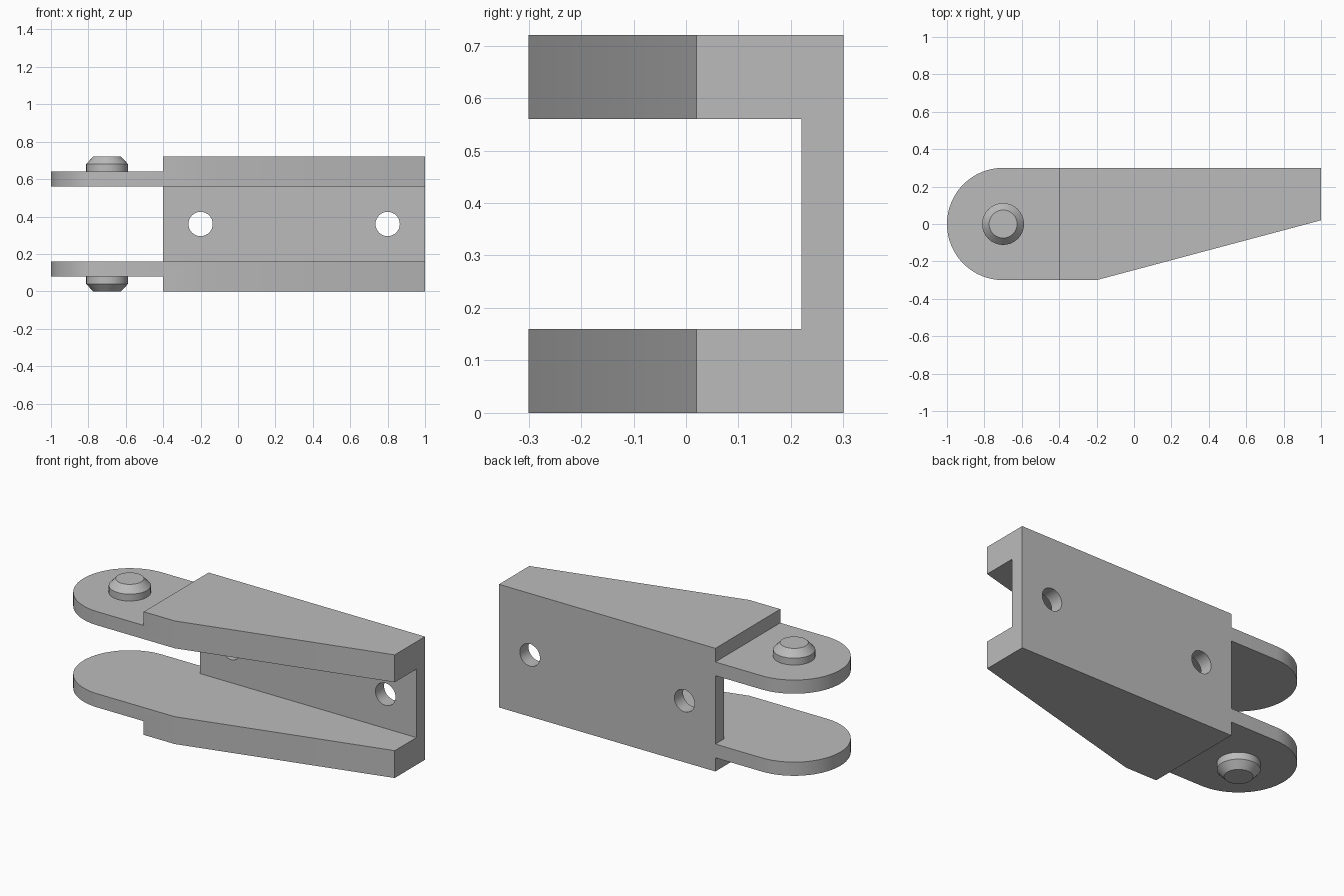
import bpy, bmesh
from math import pi, sin, cos

cube = bpy.data.objects.get("Cube")
if cube:
    bpy.data.objects.remove(cube, do_unlink=True)

grey = bpy.data.materials.new("plain grey")
grey.use_nodes = True
GREY = (0.5, 0.5, 0.5, 1)
grey.diffuse_color = GREY
grey.node_tree.nodes["Principled BSDF"].inputs["Base Color"].default_value = GREY


def finish(name, bm):
    bmesh.ops.recalc_face_normals(bm, faces=bm.faces[:])
    mesh = bpy.data.meshes.new(name)
    bm.to_mesh(mesh)
    bm.free()
    mesh.materials.append(grey)
    ob = bpy.data.objects.new(name, mesh)
    bpy.context.collection.objects.link(ob)
    return ob


def prism(name, outline, z0, z1):
    """Extrude an xy outline from z0 to z1."""
    bm = bmesh.new()
    face = bm.faces.new([bm.verts.new((x, y, z0)) for x, y in outline])
    ext = bmesh.ops.extrude_face_region(bm, geom=[face])
    top = [v for v in ext["geom"] if isinstance(v, bmesh.types.BMVert)]
    bmesh.ops.translate(bm, verts=top, vec=(0, 0, z1 - z0))
    return finish(name, bm)


def cut(target, cutter):
    cutter.hide_render = True
    mod = target.modifiers.new("cut", "BOOLEAN")
    mod.operation = "DIFFERENCE"
    mod.solver = "EXACT"
    mod.object = cutter
    bpy.context.view_layer.objects.active = target
    bpy.ops.object.modifier_apply(modifier=mod.name)
    bpy.data.objects.remove(cutter, do_unlink=True)


def smooth(ob):
    bpy.ops.object.select_all(action="DESELECT")
    ob.select_set(True)
    bpy.context.view_layer.objects.active = ob
    bpy.ops.object.shade_smooth_by_angle(angle=pi / 6)


# Bracket: rounded at one end, tapered at the other
R, N, HEIGHT = 0.3, 32, 0.72
arc = [(-0.7 - R * sin(pi * i / N), R * cos(pi * i / N)) for i in range(N + 1)]
bracket = prism("bracket", arc + [(-0.2, -R), (1, 0.02), (1, R)], 0, HEIGHT)

# Channel between the arms, open right through at the rounded end
channel = [(-2, -1), (2, -1), (2, 0.22), (-0.4, 0.22), (-0.4, 1), (-2, 1)]
cut(bracket, prism("channel_cutter", channel, 0.16, 0.56))

# Steps that thin the rounded tongues
step = [(-2, -1), (-0.4, -1), (-0.4, 1), (-2, 1)]
cut(bracket, prism("upper_step_cutter", step, 0.64, 1))
cut(bracket, prism("lower_step_cutter", step, -1, 0.08))

# Bolt holes through the back wall
circle = [(0.065 * cos(2 * pi * i / N), 0.065 * sin(2 * pi * i / N)) for i in range(N)]
for x in (-0.2, 0.8):
    hole = prism("bolt_hole_cutter", circle, -0.2, 0.2)
    hole.rotation_euler.x = pi / 2
    hole.location = (x, 0.26, HEIGHT / 2)
    bpy.context.view_layer.update()
    cut(bracket, hole)
smooth(bracket)


# Chamfered pin heads, mirrored above and below
def pin(name, base, direction):
    bm = bmesh.new()
    rings = []
    for r, h in ((0.112, 0), (0.112, 0.04), (0.075, 0.08)):
        rings.append([bm.verts.new((-0.7 + r * cos(2 * pi * i / N),
                                    r * sin(2 * pi * i / N),
                                    base + direction * h)) for i in range(N)])
    for a, b in zip(rings, rings[1:]):
        for i in range(N):
            j = (i + 1) % N
            bm.faces.new((a[i], a[j], b[j], b[i]))
    bm.faces.new(rings[-1])
    bm.normal_update()
    smooth(finish(name, bm))


pin("upper_pin", 0.64, 1)
pin("lower_pin", 0.08, -1)
